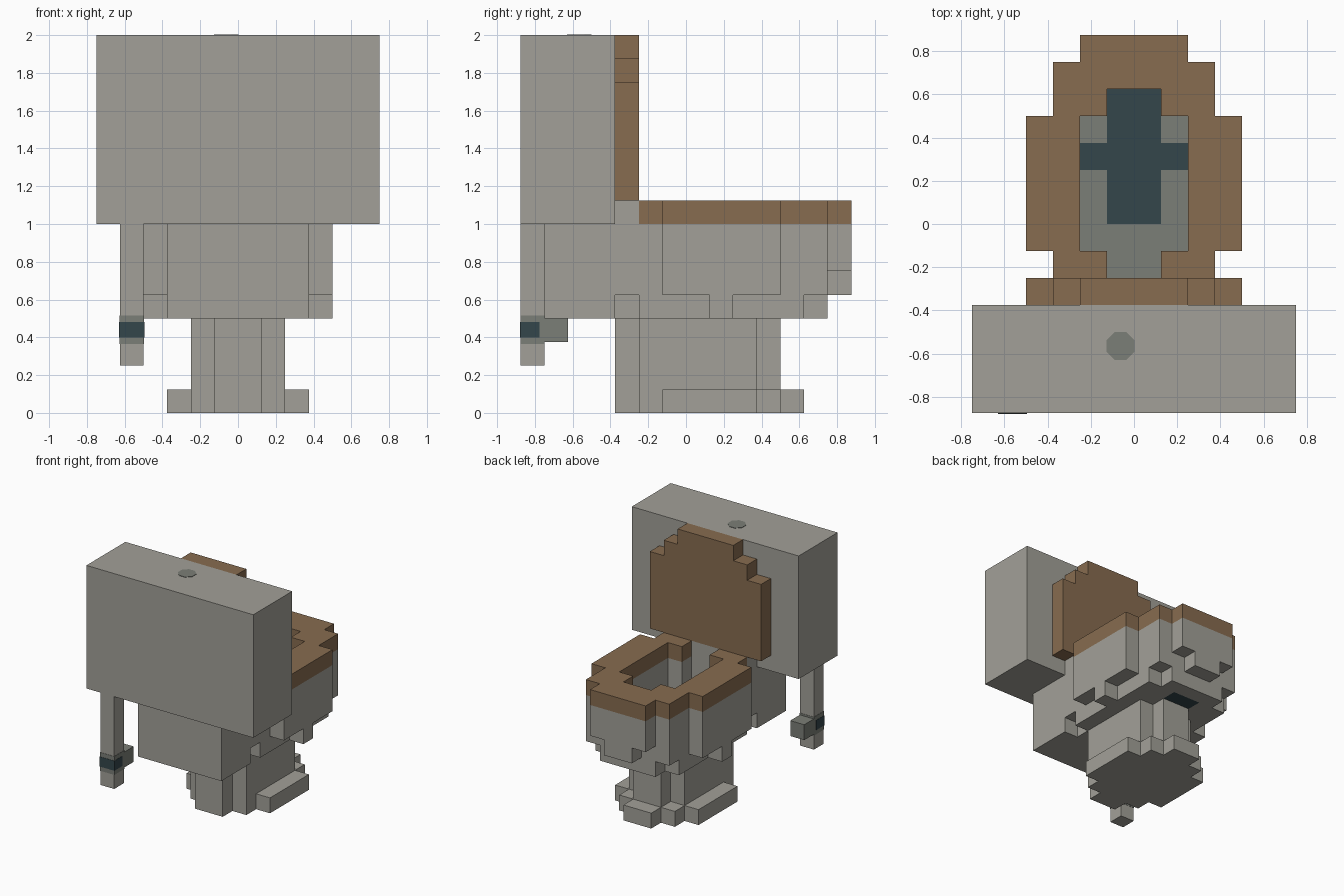
import bpy, bmesh, math
from mathutils import Matrix

if "Cube" in bpy.data.objects:
    bpy.data.objects.remove(bpy.data.objects["Cube"])

U = 0.125  # block size


def material(name, rgb):
    m = bpy.data.materials.new(name)
    m.use_nodes = True
    m.diffuse_color = (*rgb, 1)
    m.node_tree.nodes["Principled BSDF"].inputs["Base Color"].default_value = (*rgb, 1)
    return m


STONE = material("light stone", (0.362, 0.352, 0.314))
GREY = material("dark grey", (0.198, 0.209, 0.184))
WOOD = material("brown wood", (0.242, 0.150, 0.080))
WATER = material("dark teal", (0.034, 0.061, 0.070))


def finish(name, bm, mat):
    mesh = bpy.data.meshes.new(name)
    bm.to_mesh(mesh)
    bm.free()
    mesh.materials.append(mat)
    obj = bpy.data.objects.new(name, mesh)
    bpy.context.collection.objects.link(obj)
    return obj


def cells(boxes):
    return {(x, y, z) for x0, x1, y0, y1, z0, z1 in boxes
            for x in range(x0, x1) for y in range(y0, y1) for z in range(z0, z1)}


def sym(half, y0, y1, z0, z1):
    """Box in block units, centred on x."""
    return (-half, half, y0, y1, z0, z1)


def blocks(name, mat, boxes, cut=()):
    """Outer skin of a union of block boxes, minus the cut boxes."""
    solid = cells(boxes) - cells(cut)
    bm = bmesh.new()
    for c in solid:
        for axis in range(3):
            for side in (0, 1):
                near = list(c)
                near[axis] += 2 * side - 1
                if tuple(near) in solid:
                    continue
                a, b = (axis + 1) % 3, (axis + 2) % 3
                ring = [(0, 0), (1, 0), (1, 1), (0, 1)]
                if not side:
                    ring.reverse()
                verts = []
                for i, j in ring:
                    p = list(c)
                    p[axis] += side
                    p[a] += i
                    p[b] += j
                    verts.append(bm.verts.new([v * U for v in p]))
                bm.faces.new(verts)
    bmesh.ops.remove_doubles(bm, verts=bm.verts, dist=0.001)
    bmesh.ops.dissolve_limit(bm, angle_limit=0.01, verts=bm.verts, edges=bm.edges)
    return finish(name, bm, mat)


def box(name, mat, lo, hi):
    bm = bmesh.new()
    bmesh.ops.create_cube(bm, size=1)
    for v in bm.verts:
        v.co = [hi[i] if v.co[i] > 0 else lo[i] for i in range(3)]
    return finish(name, bm, mat)


# Tank with a push button
blocks("tank", STONE, [sym(6, -7, -3, 8, 16)])
bm = bmesh.new()
bmesh.ops.create_cone(bm, cap_ends=True, segments=8, radius1=0.07, radius2=0.07, depth=0.006,
                      matrix=Matrix.Translation((-0.0625, -0.565, 2.0))
                      @ Matrix.Rotation(math.pi / 8, 4, "Z"))
finish("flush_button", bm, GREY)

# Raised lid and the hinge block below it
blocks("lid", WOOD, [sym(4, -3, -2, 9, 14), sym(3, -3, -2, 14, 15), sym(2, -3, -2, 15, 16)])
blocks("hinge_block", STONE, [sym(3, -3, -2, 8, 9)])


# Seat ring
def opening(z0, z1):
    return [sym(2, -1, 4, z0, z1), sym(1, -2, 5, z0, z1)]


blocks("seat", WOOD,
       [sym(4, -1, 4, 8, 9), sym(3, -2, 6, 8, 9), sym(2, 6, 7, 8, 9)],
       opening(8, 9))

# Bowl with its rear body, stepped underneath
pool = [sym(1, 0, 5, 4, 5), sym(2, 2, 3, 4, 5)]
blocks("bowl", STONE,
       [sym(3, -6, 6, 5, 8), sym(4, -1, 4, 5, 8), sym(2, 6, 7, 6, 8), sym(1, 6, 7, 5, 6),
        sym(3, -6, -3, 4, 5), sym(2, -3, 6, 4, 5), sym(3, -2, 5, 4, 5), sym(4, 1, 2, 4, 5)],
       opening(5, 8) + pool)
blocks("water", WATER, pool)

# Grey lining on the bowl floor around the water
floor = cells(opening(5, 6)) - cells([sym(1, 0, 5, 5, 6), sym(2, 2, 3, 5, 6)])
bm = bmesh.new()
for x, y, z in floor:
    h = z * U + 0.003
    bm.faces.new([bm.verts.new(((x + i) * U, (y + j) * U, h))
                  for i, j in ((0, 0), (1, 0), (1, 1), (0, 1))])
bmesh.ops.remove_doubles(bm, verts=bm.verts, dist=0.001)
finish("bowl_floor", bm, GREY)

# Pedestal and foot
blocks("pedestal", STONE, [sym(1, -3, 4, 0, 4), sym(2, -2, 3, 0, 4)])
blocks("foot", STONE, [sym(3, -1, 3, 0, 1), sym(2, -1, 4, 0, 1), sym(1, -1, 5, 0, 1)])

# Supply pipe with valve
blocks("supply_pipe", STONE, [(-5, -4, -7, -6, 2, 8)])
blocks("valve_body", GREY, [(-5, -4, -6, -5, 3, 4)])
e = 0.002
box("valve_band", GREY, (-0.625 - e, -0.875 - e, 0.365), (-0.5 + e, -0.75 + e, 0.515))
e = 0.004
box("valve_mark", WATER, (-0.625 - e, -0.875 - e, 0.40), (-0.5 + e, -0.775, 0.48))
